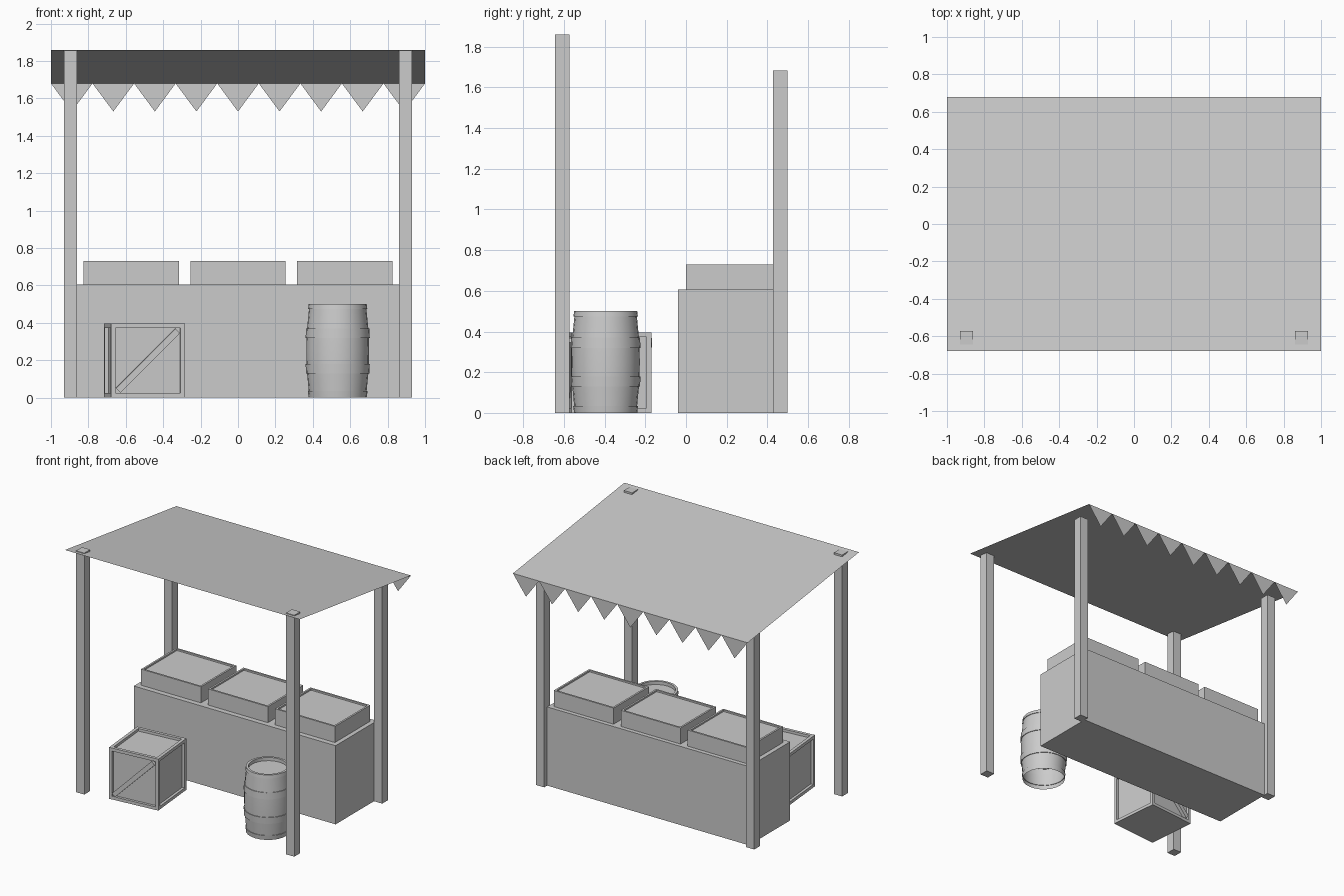
import bpy, bmesh, math
from mathutils import Matrix, Vector

if "Cube" in bpy.data.objects:
    bpy.data.objects.remove(bpy.data.objects["Cube"])


def finish(name, bm):
    me = bpy.data.meshes.new(name)
    bm.to_mesh(me)
    bm.free()
    ob = bpy.data.objects.new(name, me)
    bpy.context.collection.objects.link(ob)
    return ob


def box_bm(lo, hi):
    bm = bmesh.new()
    bmesh.ops.create_cube(bm, size=1)
    lo, hi = Vector(lo), Vector(hi)
    for v in bm.verts:
        v.co = (lo + hi) / 2 + v.co * (hi - lo)
    return bm


def recess(bm, faces, rim, depth):
    # inset each face and push the panel inwards
    for f in faces:
        n = f.normal.copy()
        bmesh.ops.inset_region(bm, faces=[f], thickness=rim)
        edge = bmesh.ops.extrude_face_region(bm, geom=[f])
        new = [g for g in edge['geom'] if isinstance(g, bmesh.types.BMVert)]
        bmesh.ops.translate(bm, verts=new, vec=-n * depth)
        if f.is_valid:
            bmesh.ops.delete(bm, geom=[f], context='FACES_ONLY')


def sheet(name, faces):
    bm = bmesh.new()
    for pts in faces:
        bm.faces.new([bm.verts.new(p) for p in pts])
    return finish(name, bm)


# Posts
for side, x in (("left", -.93), ("right", .86)):
    finish(f"front_post_{side}", box_bm((x, -.643, 0), (x + .07, -.572, 1.86)))
    finish(f"back_post_{side}", box_bm((x, .427, 0), (x + .07, .498, 1.682)))

# Sloping cloth canopy and its pennant trim
Y = .678
sheet("canopy", [[(-1, -Y, 1.86), (1, -Y, 1.86), (1, Y, 1.68), (-1, Y, 1.68)]])
w = 2 / 9
sheet("pennant_trim", [[(-1 + i * w, Y, 1.68), (-1 + (i + 1) * w, Y, 1.68),
                        (-1 + (i + .5) * w, Y, 1.53)] for i in range(9)])

# Counter with three display trays
finish("counter", box_bm((-.86, -.04, 0), (.86, .462, .606)))
for i in (-1, 0, 1):
    x = i * .571
    bm = box_bm((x - .255, 0, .606), (x + .255, .43, .73))
    bm.normal_update()
    recess(bm, [f for f in bm.faces if f.normal.z > .9], .02, .012)
    finish(f"display_tray_{i + 2}", bm)

# Crate with recessed panels and diagonal braces front and back
h = .198
place = Matrix.Translation((-.5, -.385, h)) @ Matrix.Rotation(math.radians(5.3), 4, 'Z')
bm = box_bm((-h, -h, -h), (h, h, h))
bm.normal_update()
recess(bm, [f for f in bm.faces if f.normal.z > -.5], .034, .02)
finish("crate", bm).matrix_world = place
for side, y in (("front", -h + .008), ("back", h - .008)):
    bm = box_bm((-.225, y - .014, -.017), (.225, y + .014, .017))
    bm.transform(Matrix.Rotation(-math.radians(45), 4, 'Y'))
    finish(f"crate_brace_{side}", bm).matrix_world = place

# Barrel: open below, hoops standing proud, sunken lid
def bulge(z):
    return .168 - .018 * ((z - .25) / .25) ** 2


prof = []
for a, b in ((0, .035), (.13, .18), (.32, .37), (.475, .5)):
    prof += [(bulge(a), a), (bulge(a) + .005, a), (bulge(b) + .005, b), (bulge(b), b)]
prof = prof[1:]
prof.insert(7, (bulge(.25), .25))
prof += [(.137, .5), (.137, .475)]
N = 24
bm = bmesh.new()
rings = [[bm.verts.new((r * math.cos(2 * math.pi * k / N), r * math.sin(2 * math.pi * k / N), z))
          for k in range(N)] for r, z in prof]
for p, q in zip(rings, rings[1:]):
    for k in range(N):
        j = (k + 1) % N
        bm.faces.new((p[k], p[j], q[j], q[k]))
bm.faces.new(rings[-1])
barrel = finish("barrel", bm)
barrel.location = (.533, -.395, 0)
bpy.context.view_layer.objects.active = barrel
barrel.select_set(True)
bpy.ops.object.shade_smooth_by_angle(angle=math.radians(30))
